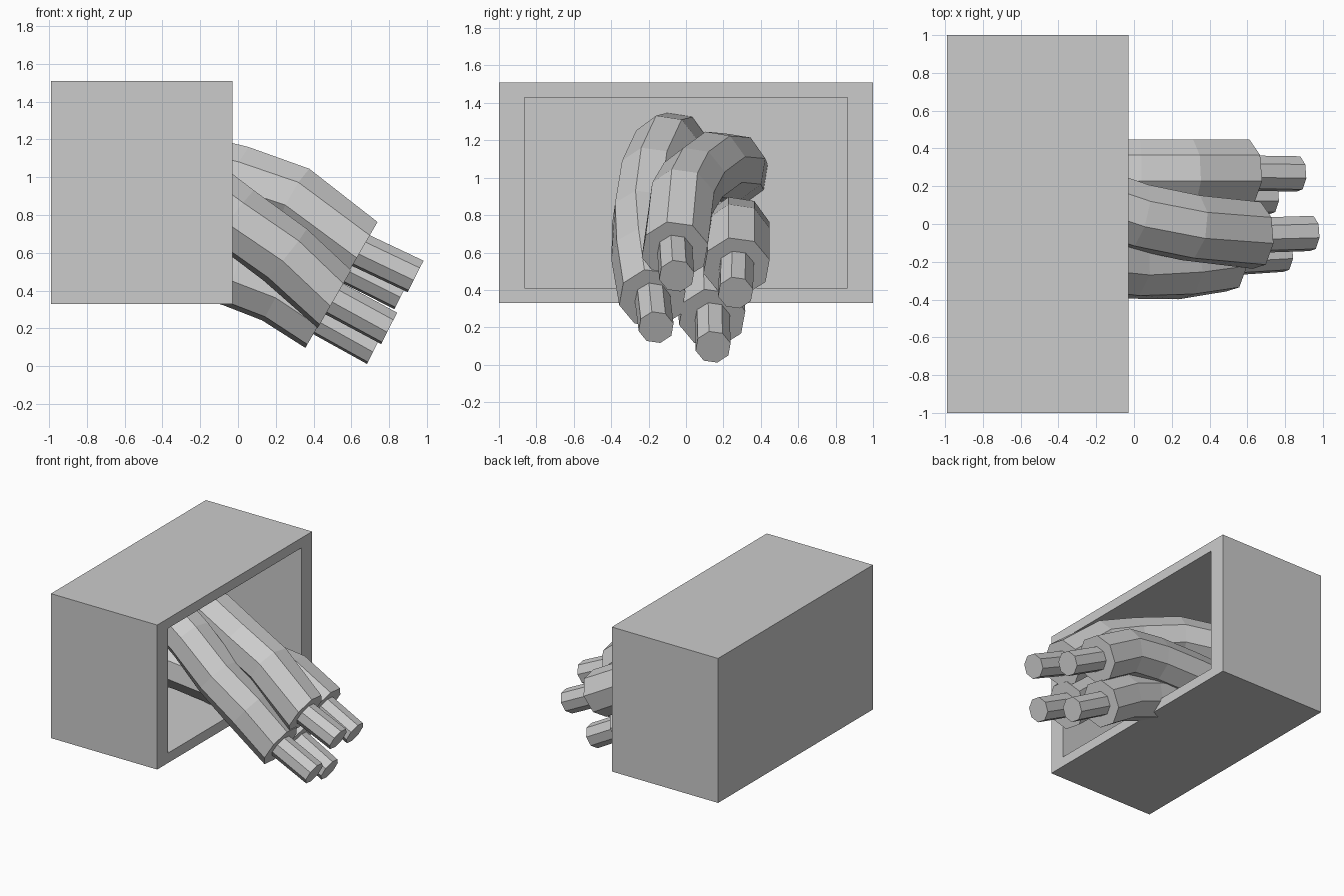
import bpy, bmesh, math
from mathutils import Vector

if "Cube" in bpy.data.objects:
    bpy.data.objects.remove(bpy.data.objects["Cube"])

SIDES = 8
END_DIR = Vector((0.866, 0, -0.5))      # direction all the cable ends point


def add_object(name, bm):
    bmesh.ops.recalc_face_normals(bm, faces=bm.faces)
    mesh = bpy.data.meshes.new(name)
    bm.to_mesh(mesh)
    bm.free()
    ob = bpy.data.objects.new(name, mesh)
    bpy.context.collection.objects.link(ob)
    return ob


def tube(name, path, radius, end_dir):
    """Capped low-poly tube through the points; the last ring faces end_dir."""
    pts = [Vector(p) for p in path]
    bm = bmesh.new()
    rings = []
    for i, p in enumerate(pts):
        if i == len(pts) - 1:
            t = end_dir.normalized()
        else:
            t = (pts[i + 1] - p).normalized()
            if i:
                t = (t + (p - pts[i - 1]).normalized()).normalized()
        v = (Vector((0, 0, 1)) - t * t.z).normalized()
        u = v.cross(t)
        ring = []
        for k in range(SIDES):
            a = math.tau * (k + 0.3) / SIDES
            ring.append(bm.verts.new(p + (u * math.cos(a) + v * math.sin(a)) * radius))
        rings.append(ring)
    for a, b in zip(rings, rings[1:]):
        for k in range(SIDES):
            n = (k + 1) % SIDES
            bm.faces.new((a[k], a[n], b[n], b[k]))
    bm.faces.new(rings[0])
    bm.faces.new(rings[-1])
    return add_object(name, bm)


# Open box: the +x face is inset and pushed inwards
bm = bmesh.new()
bmesh.ops.create_cube(bm, size=1)
for v in bm.verts:
    v.co = Vector((v.co.x * 0.96 - 0.51, v.co.y * 2, v.co.z * 1.18 + 0.92))
front = max(bm.faces, key=lambda f: f.calc_center_median().x)
for depth, scale in ((0, 0.863), (0.88, 1)):
    c = front.calc_center_median()
    front = bmesh.ops.extrude_discrete_faces(bm, faces=[front])["faces"][0]
    for v in front.verts:
        v.co = c + (v.co - c) * scale - Vector((depth, 0, 0))
add_object("open_box", bm)

# Four cables: sheath path from the box's back wall outwards, then core tip
cables = [
    ("upper_front", [(-.92, .26, 1.03), (-.6, .25, 1.06), (-.3, .15, 1.07),
                     (.02, .04, .99), (.30, -.02, .89), (.65, -.06, .61)],
     (.94, -.05, .475)),
    ("upper_rear", [(-.92, .27, .69), (-.6, .27, .71), (-.3, .27, .72),
                    (.03, .27, .72), (.30, .27, .69), (.59, .27, .525)],
     (.87, .265, .385)),
    ("lower_front", [(-.92, -.06, 1.17), (-.6, -.11, 1.16), (-.3, -.18, 1.01),
                     (-.02, -.22, .79), (.25, -.22, .59), (.51, -.18, .355)],
     (.80, -.16, .20)),
    ("lower_rear", [(-.92, .12, .60), (-.6, .12, .60), (-.3, .12, .57),
                    (-.02, .12, .49), (.21, .13, .40), (.445, .14, .25)],
     (.725, .145, .095)),
]
for name, path, tip in cables:
    tube(name + "_cable_sheath", path, 0.182, END_DIR)
    start = Vector(path[-1]) - END_DIR * 0.02
    tube(name + "_cable_core", [start, tip], 0.096, Vector((0.89, 0, -0.45)))
